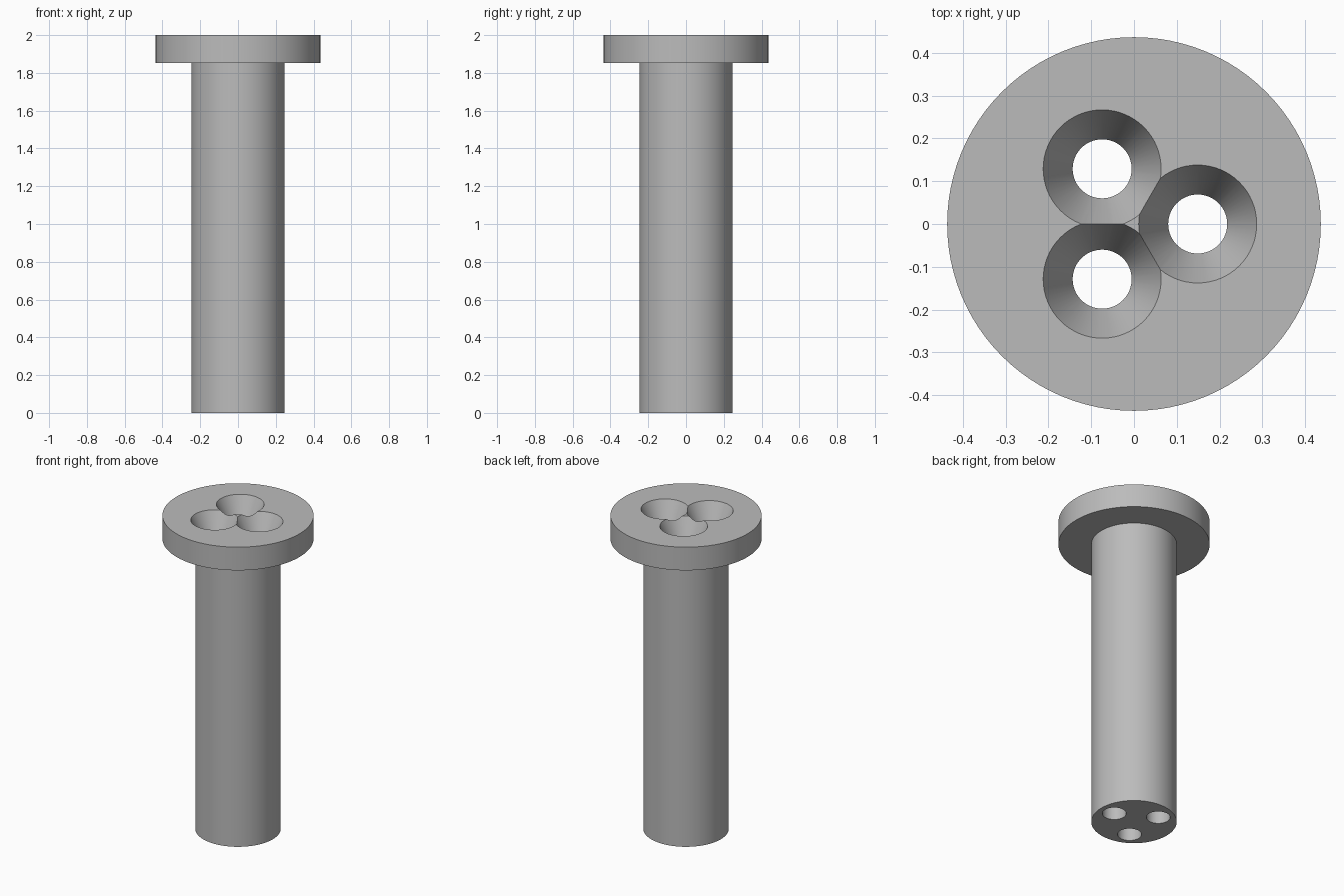
import bpy, math

cube = bpy.data.objects.get("Cube")
if cube:
    bpy.data.objects.remove(cube, do_unlink=True)

grey = bpy.data.materials.new("plain grey")
grey.use_nodes = True
colour = (0.5, 0.5, 0.5, 1)
grey.diffuse_color = colour
grey.node_tree.nodes["Principled BSDF"].inputs["Base Color"].default_value = colour


def turned_solid(name, profile, sides, centre=(0, 0)):
    """Closed solid of revolution from (radius, z) pairs, bottom to top."""
    verts, faces = [], []
    for r, z in profile:
        for i in range(sides):
            a = math.tau * i / sides
            verts.append((centre[0] + r * math.cos(a), centre[1] + r * math.sin(a), z))
    for k in range(len(profile) - 1):
        for i in range(sides):
            j = (i + 1) % sides
            a, b = k * sides, (k + 1) * sides
            faces.append((a + i, a + j, b + j, b + i))
    faces.append(tuple(reversed(range(sides))))
    faces.append(tuple(range(len(verts) - sides, len(verts))))
    mesh = bpy.data.meshes.new(name)
    mesh.from_pydata(verts, [], faces)
    mesh.materials.append(grey)
    obj = bpy.data.objects.new(name, mesh)
    bpy.context.scene.collection.objects.link(obj)
    return obj


HEIGHT, HEAD_Z = 2.0, 1.852
SHAFT_R, HEAD_R = 0.247, 0.437
HOLE_R, MOUTH_R, RING_R = 0.069, 0.138, 0.149

# Round shaft with a wide flat head
body = turned_solid("flanged_shaft", [(SHAFT_R, 0), (SHAFT_R, HEAD_Z),
                                      (HEAD_R, HEAD_Z), (HEAD_R, HEIGHT)], 96)

# Three through holes with funnel mouths, evenly spaced around the axis
over = 0.02
slope = (MOUTH_R - HOLE_R) / (HEIGHT - HEAD_Z)
for n in range(3):
    a = math.tau * n / 3
    cutter = turned_solid("hole_cutter", [(HOLE_R, -over), (HOLE_R, HEAD_Z),
                                          (MOUTH_R + slope * over, HEIGHT + over)],
                          64, (RING_R * math.cos(a), RING_R * math.sin(a)))
    cutter.hide_render = True
    mod = body.modifiers.new("funnel hole", 'BOOLEAN')
    mod.operation, mod.solver, mod.object = 'DIFFERENCE', 'EXACT', cutter
    bpy.context.view_layer.objects.active = body
    bpy.ops.object.modifier_apply(modifier=mod.name)
    bpy.data.objects.remove(cutter, do_unlink=True)

# Smooth round walls, crisp rims
bpy.ops.object.select_all(action='DESELECT')
body.select_set(True)
bpy.context.view_layer.objects.active = body
bpy.ops.object.shade_smooth_by_angle(angle=math.radians(20))
